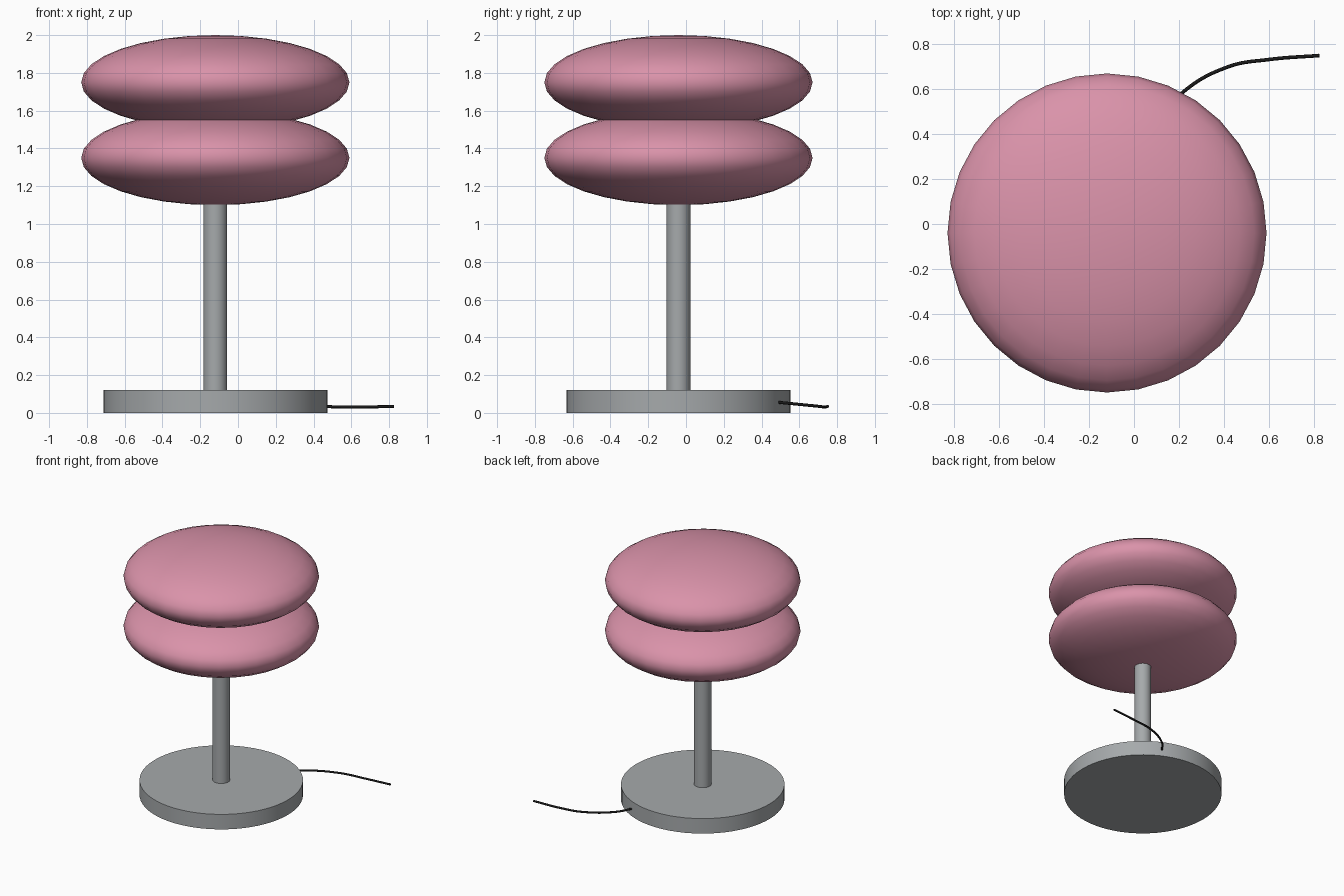
import bpy
import math

cube = bpy.data.objects.get("Cube")
if cube:
    bpy.data.objects.remove(cube, do_unlink=True)

AXIS_X, AXIS_Y = -0.12, -0.04


def make_material(name, rgb, roughness):
    mat = bpy.data.materials.new(name)
    mat.use_nodes = True
    mat.diffuse_color = (*rgb, 1)
    bsdf = mat.node_tree.nodes["Principled BSDF"]
    bsdf.inputs["Base Color"].default_value = (*rgb, 1)
    bsdf.inputs["Roughness"].default_value = roughness
    return mat


pink = make_material("dusty pink", (0.70, 0.29, 0.40), 0.5)
grey = make_material("metal grey", (0.38, 0.40, 0.41), 0.4)
black = make_material("cable black", (0.01, 0.01, 0.01), 0.6)


def finish(name, mat):
    obj = bpy.context.object
    obj.name = name
    obj.data.materials.append(mat)
    bpy.ops.object.shade_smooth_by_angle(angle=math.radians(35))
    return obj


def cylinder(name, radius, bottom, top, sides):
    bpy.ops.mesh.primitive_cylinder_add(
        vertices=sides, radius=radius, depth=top - bottom,
        location=(AXIS_X, AXIS_Y, (bottom + top) / 2))
    return finish(name, grey)


# Foot and pole
cylinder("base", 0.593, 0, 0.12, 64)
cylinder("pole", 0.063, 0.1, 1.3, 32)

# Two flattened, overlapping shades
for name, height in (("lower_shade", 1.35), ("upper_shade", 1.75)):
    bpy.ops.mesh.primitive_uv_sphere_add(
        segments=32, ring_count=16, radius=1, location=(AXIS_X, AXIS_Y, height))
    bpy.context.object.scale = (0.71, 0.71, 0.25)
    bpy.ops.object.transform_apply(location=False, rotation=False, scale=True)
    finish(name, pink)

# Power cable trailing from the back of the base
path = [(0.13, 0.48, 0.057), (0.21, 0.58, 0.047), (0.42, 0.70, 0.035),
        (0.60, 0.732, 0.031), (0.825, 0.75, 0.034)]
curve = bpy.data.curves.new("cable", "CURVE")
curve.dimensions = "3D"
curve.bevel_depth = 0.008
curve.bevel_resolution = 2
curve.use_fill_caps = True
spline = curve.splines.new("BEZIER")
spline.bezier_points.add(len(path) - 1)
for point, co in zip(spline.bezier_points, path):
    point.co = co
    point.handle_left_type = point.handle_right_type = "AUTO"
curve.materials.append(black)
cable = bpy.data.objects.new("cable", curve)
bpy.context.collection.objects.link(cable)
